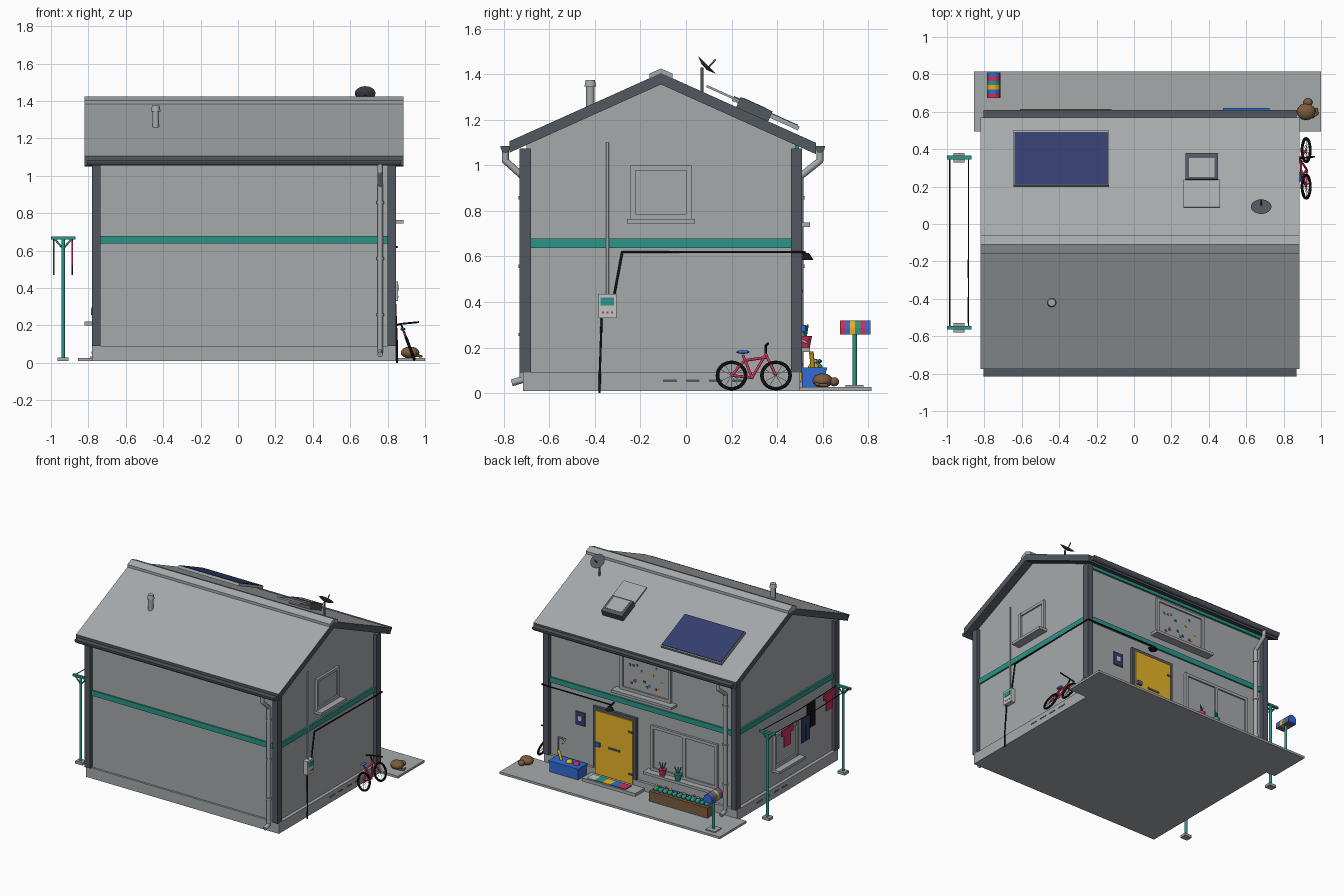
import bpy, bmesh, math, random
from mathutils import Vector, Matrix

if "Cube" in bpy.data.objects:
    bpy.data.objects.remove(bpy.data.objects["Cube"])
random.seed(4)


def material(name, *rgb):
    m = bpy.data.materials.new(name)
    m.use_nodes = True
    m.diffuse_color = (*rgb, 1)
    m.node_tree.nodes["Principled BSDF"].inputs["Base Color"].default_value = (*rgb, 1)
    return m


grey = material("plaster grey", .38, .4, .41)
dark = material("slate grey", .085, .095, .115)
teal = material("teal", .025, .3, .25)
yellow = material("yellow", .8, .45, .02)
red = material("crimson", .6, .03, .1)
blue = material("blue", .03, .15, .65)
navy = material("navy", .035, .05, .16)
black = material("black", .008, .008, .01)
brown = material("brown", .2, .11, .05)
pale = material("pale grey", .55, .56, .56)
brights = [red, blue, yellow, teal]


def finish(name, bm, *mats):
    bmesh.ops.recalc_face_normals(bm, faces=bm.faces)
    me = bpy.data.meshes.new(name)
    bm.to_mesh(me)
    bm.free()
    ob = bpy.data.objects.new(name, me)
    bpy.context.collection.objects.link(ob)
    for m in mats:
        me.materials.append(m)
    return ob


def box(name, x, y, z, mat, turn=None):
    """Box from (low, high) pairs, optionally turned about its centre."""
    size = [b - a for a, b in (x, y, z)]
    mid = Vector([(a + b) / 2 for a, b in (x, y, z)])
    bm = bmesh.new()
    m = Matrix.Translation(mid) @ (turn or Matrix()) @ Matrix.Diagonal((*size, 1))
    bmesh.ops.create_cube(bm, size=1, matrix=m)
    return finish(name, bm, mat)


def prism(name, profile, x, *mats):
    """Extrude a (y, z) profile along x."""
    bm = bmesh.new()
    face = bm.faces.new([bm.verts.new((x[0], py, pz)) for py, pz in profile])
    new = bmesh.ops.extrude_face_region(bm, geom=[face])["geom"]
    bmesh.ops.translate(bm, vec=(x[1] - x[0], 0, 0),
                        verts=[v for v in new if isinstance(v, bmesh.types.BMVert)])
    return finish(name, bm, *mats)


def smooth(ob):
    for p in ob.data.polygons:
        p.use_smooth = True
    ob.data.set_sharp_from_angle(angle=.7)
    return ob


def cone(name, at, r1, r2, height, mat, turn=None, sides=16):
    bm = bmesh.new()
    m = Matrix.Translation(at) @ (turn or Matrix()) @ Matrix.Translation((0, 0, height / 2))
    bmesh.ops.create_cone(bm, cap_ends=True, segments=sides, radius1=r1, radius2=r2,
                          depth=height, matrix=m)
    return smooth(finish(name, bm, mat))


def ball(name, at, size, mat):
    bm = bmesh.new()
    m = Matrix.Translation(at) @ Matrix.Diagonal((*size, 1))
    bmesh.ops.create_uvsphere(bm, u_segments=12, v_segments=8, radius=1, matrix=m)
    return smooth(finish(name, bm, mat))


def tube(name, points, r, mat):
    """Round pipe along a path of points, with a ball at each bend."""
    bm = bmesh.new()
    for a, b in zip(points, points[1:]):
        a, b = Vector(a), Vector(b)
        m = Matrix.Translation((a + b) / 2) @ (b - a).to_track_quat("Z", "Y").to_matrix().to_4x4()
        bmesh.ops.create_cone(bm, cap_ends=True, segments=10, radius1=r, radius2=r,
                              depth=(b - a).length, matrix=m)
    for p in points[1:-1]:
        bmesh.ops.create_uvsphere(bm, u_segments=8, v_segments=6, radius=r,
                                  matrix=Matrix.Translation(p))
    return smooth(finish(name, bm, mat))


# House shell
WX, WY = (-.755, .82), (-.7, .48)      # wall planes
PX, PY = (-.78, .845), (-.73, .51)     # corner post planes
RIDGE, TOP, SLOPE = -.11, 1.405, .45
EAVES = (-.775, .57)


def roof_z(y):
    return TOP - SLOPE * abs(y - RIDGE)


def gable(ys, low):
    return [(ys[0], roof_z(ys[0]) - low), (RIDGE, TOP - low), (ys[1], roof_z(ys[1]) - low)]


prism("walls", [(WY[0], .05)] + gable(WY, .03) + [(WY[1], .05)], WX, grey)
box("plinth", PX, (-.715, .5), (.01, .09), grey)
box("patio_slab", (-.855, 1), (.495, .815), (.01, .027), grey)
roof = prism("roof", gable(EAVES, 0) + gable(EAVES, .05)[::-1], (-.82, .885), grey, dark)
for p in roof.data.polygons:
    p.material_index = 0 if p.normal.z > .5 else 1
prism("ridge_cap", [(RIDGE + s * .05, TOP - .022 + t) for s, t in
                    ((-1, 0), (-1, .02), (0, .042), (1, .02), (1, 0))], (-.82, .885), grey)
for i, x in enumerate(PX):
    for j, y in enumerate(PY):
        xs, ys = sorted((x, x + (.045, -.045)[i])), sorted((y, y + (.05, -.05)[j]))
        box("corner_post", xs, ys, (.09, 1.075), dark)

# Teal band round the house and strip below the back eaves
box("band_front_back", (-.735, .8), (WY[0] - .012, WY[1] + .012), (.638, .678), teal)
box("band_sides", (WX[0] - .012, WX[1] + .012), (-.68, .46), (.638, .678), teal)
box("eaves_strip", (-.735, .8), (WY[1], WY[1] + .015), (1.06, 1.09), teal)

# Gutters and downpipes
for side, eave, wall, x in ((-1, EAVES[0], -.715, .76), (1, EAVES[1], .5, -.68)):
    y = eave + side * .018
    arc = [(y + .022 * math.cos(a), 1.085 - .03 * math.sin(a))
           for a in [k * math.pi / 8 for k in range(9)]]
    prism("gutter", arc, (-.805, .87), dark)
    tube("downpipe", [(x, y, 1.07), (x, y, 1.02), (x, wall, .95), (x, wall, .06),
                      (x, wall + side * .05, .045)], .015, grey)
    for z in (.25, .55, .85):
        cone("pipe_clip", (x, wall, z), .02, .02, .015, grey)


def on_wall(name, side, u, z, d, mat):
    """Box on a wall: u runs along it, d is the reach outward."""
    if side == "back":
        return box(name, u, [WY[1] + k for k in d], z, mat)
    xs = [WX[1] + k for k in d] if side == "right" else [WX[0] - k for k in d[::-1]]
    return box(name, xs, u, z, mat)


def window(side, u, z, panes=1, sill=.015):
    t = .022
    on_wall("window_glass", side, u, z, (0, .006), grey)
    for k in (u[0], u[1] - t):
        on_wall("window_jamb", side, (k, k + t), z, (0, .018), grey)
    for k in (z[0], z[1] - t):
        on_wall("window_rail", side, u, (k, k + t), (0, .017), grey)
    for k in range(1, panes):
        m = u[0] + (u[1] - u[0]) * k / panes
        on_wall("window_mullion", side, (m - t / 2, m + t / 2), z, (0, .016), grey)
    on_wall("window_sill", side, (u[0] - sill, u[1] + sill), (z[0] - .02, z[0]), (0, .065), grey)


window("right", (-.243, .024), (.765, 1))
window("left", (-.25, .03), (.22, .48))
window("back", (-.61, -.05), (.2, .54), 2, .03)
window("back", (-.22, .21), (.75, 1.04), 1, .04)
for k in range(16):
    u, z = random.uniform(-.17, .15), random.uniform(.79, .98)
    on_wall("window_sticker", "back", (u, u + .016), (z, z + .016), (.005, .009), brights[k % 4])

# Door with frame, handle, hinges and step
on_wall("door_frame", "back", (.07, .435), (.05, .56), (0, .02), dark)
on_wall("door_leaf", "back", (.095, .41), (.055, .535), (.01, .028), yellow)
on_wall("door_handle", "back", (.365, .4), (.27, .3), (.028, .045), blue)
on_wall("letter_slot", "back", (.2, .3), (.27, .285), (.028, .032), dark)
for z in (.12, .44):
    on_wall("door_hinge", "back", (.095, .13), (z, z + .015), (.028, .032), dark)
box("door_step", (0, .45), (.49, .61), (.027, .05), grey)
for k in range(5):
    x = .09 + k * .065
    box("mat_stripe", (x, x + .065), (.525, .6), (.05, .056), (brights + [pale])[k])
on_wall("wall_sign", "back", (.51, .59), (.375, .475), (0, .008), navy)
on_wall("sign_mark", "back", (.535, .565), (.41, .445), (.008, .01), pale)
tube("tap_pipe", [(.73, .495, .09), (.73, .495, .24), (.67, .495, .24), (.67, .53, .22)], .006, grey)
cone("door_lamp", (.27, .53, .585), .03, .01, .03, black)
tube("lamp_arm", [(.27, .48, .62), (.27, .53, .61)], .006, black)

# Meter, conduit and cable
X = WX[1] + .02
on_wall("meter_box", "right", (-.385, -.305), (.33, .435), (0, .035), pale)
on_wall("meter_screen", "right", (-.375, -.315), (.385, .42), (.035, .038), teal)
for u in (-.365, -.345, -.325):
    on_wall("meter_light", "right", (u - .004, u + .004), (.35, .358), (.035, .038), red)
tube("conduit", [(X - .008, -.345, .43), (X - .008, -.345, 1.1)], .007, grey)
tube("ground_cable", [(X, -.37, .34), (X + .01, -.378, .1), (X + .01, -.38, 0)], .005, black)
tube("house_cable", [(X, -.315, .43), (X, -.28, .62), (X + .01, .52, .62), (.27, .52, .62)],
     .005, black)
for sign, x in ((-1, WX[0] - .026), (1, WX[1] + .026)):
    for k in range(4):
        box("plinth_vent", sorted((x, x + sign * .002)), (-.1 + k * .1, -.04 + k * .1),
            (.05, .06), dark)

# Roof fittings
tilt = Matrix.Rotation(-math.atan(SLOPE), 4, "X")


def on_roof(name, x, y, lift, thick, mat):
    mid, half = sum(y) / 2, (y[1] - y[0]) / 2 * math.hypot(1, SLOPE)
    z = roof_z(mid) + lift
    return box(name, x, (mid - half, mid + half), (z, z + thick), mat, tilt)


on_roof("solar_rim", (-.645, -.135), (.205, .495), .02, .018, grey)
on_roof("solar_panel", (-.64, -.14), (.21, .49), .034, .009, navy)
on_roof("skylight_frame", (.275, .45), (.23, .37), 0, .05, dark)
on_roof("skylight_glass", (.295, .43), (.25, .35), .046, .008, grey)
on_roof("skylight_flap", (.265, .46), (.09, .235), .028, .01, grey)
cone("vent_pipe", (-.44, -.42, 1.23), .018, .018, .13, grey)
cone("vent_cap", (-.44, -.42, 1.345), .026, .02, .03, grey)
tube("dish_mast", [(.68, .07, 1.3), (.68, .07, 1.43)], .007, dark)
face = Matrix.Rotation(-math.pi / 4, 4, "X")
cone("dish", (.68, .082, 1.43), .02, .055, .015, dark, face, 24)
tube("dish_arm", [(.68, .09, 1.42), (.68, .13, 1.465)], .004, dark)

# Clothes line
LX, ARMS = -.935, (-.555, .355)
for y in ARMS:
    box("line_base", (LX - .03, LX + .03), (y - .025, y + .025), (.01, .03), grey)
    tube("line_post", [(LX, y, .02), (LX, y, .67)], .01, teal)
    box("line_arm", (LX - .065, LX + .065), (y - .01, y + .01), (.66, .675), teal)
    for s in (-1, 1):
        tube("line_brace", [(LX, y, .61), (LX + s * .045, y, .662)], .005, teal)
for x in (LX - .05, LX + .05):
    tube("line_rope", [(x, ARMS[0], .67), (x, sum(ARMS) / 2, .655), (x, ARMS[1], .67)], .003, black)


def cloth(name, x, y, w, z, mat):
    return box(name, (x - .004, x + .004), (y - w / 2, y + w / 2), z, mat)


for x, y in ((LX - .05, .19), (LX + .05, -.46)):
    cloth("shirt_body", x, y, .08, (.52, .655), red)
    cloth("shirt_sleeves", x, y, .14, (.61, .655), red)
for x, y, mat in ((LX - .05, -.03, navy), (LX + .05, -.24, black)):
    cloth("trouser_waist", x, y, .1, (.6, .655), mat)
    for s in (-.028, .028):
        cloth("trouser_leg", x, y + s, .042, (.47, .61), mat)

# Letterbox on a post
box("letterbox_base", (-.79, -.71), (.7, .78), (.027, .035), grey)
tube("letterbox_post", [(-.75, .74, .03), (-.75, .74, .27)], .01, teal)
hoop = [(-.785, .257), (-.715, .257)] + [(-.75 + .035 * math.cos(a), .285 + .035 * math.sin(a))
                                         for a in [k * math.pi / 8 for k in range(9)]]
for k in range(6):
    bm = bmesh.new()
    y = .675 + k * .0225
    f = bm.faces.new([bm.verts.new((px, y, pz)) for px, pz in hoop])
    new = bmesh.ops.extrude_face_region(bm, geom=[f])["geom"]
    bmesh.ops.translate(bm, vec=(0, .0225, 0), verts=[v for v in new if isinstance(v, bmesh.types.BMVert)])
    finish("letterbox_band", bm, brights[k % 4])

# Planter, pots, toy box and dog
box("planter", (-.61, -.12), (.53, .615), (.027, .105), brown)
for k in range(12):
    x = -.58 + k * .039
    ball("planter_leaf", (x, .57, .115), (.018, .03, .02), teal)
    ball("planter_flower", (x, .57 + random.uniform(-.02, .02), .14), [.009] * 3, brights[k % 3])
for x, mat in ((-.17, red), (-.3, teal)):
    cone("sill_pot", (x, .525, .2), .018, .028, .05, mat)
    for s in (-1, 0, 1):
        tube("pot_stem", [(x, .525, .24), (x + s * .02, .525 + s * .01, .3)], .004, teal)
box("toy_box", (.48, .72), (.51, .615), (.027, .1), blue)
box("toy_box_trim", (.475, .725), (.505, .62), (.1, .112), blue)
tube("toy_bat", [(.65, .56, .09), (.69, .55, .18)], .01, yellow)
for x, mat in ((.53, red), (.59, yellow)):
    ball("toy_ball", (x, .56, .11), [.025] * 3, mat)
ball("dog_body", (.92, .6, .055), (.05, .045, .032), brown)
ball("dog_head", (.93, .65, .05), (.025, .022, .02), brown)
tube("dog_tail", [(.95, .57, .04), (.98, .59, .035), (.975, .62, .035)], .007, brown)

# Bicycle leaning on the wall
LEAN = .36


def bike(y, up, out=0):
    return (.945 - math.sin(LEAN) * up + out, y, .012 + math.cos(LEAN) * up)


for y in (.2, .395):
    hub = bike(y, .07)
    bpy.ops.mesh.primitive_torus_add(location=hub, rotation=(0, math.pi / 2 - LEAN, 0), major_radius=.062,
                                     minor_radius=.008, major_segments=28, minor_segments=8)
    wheel = smooth(bpy.context.object)
    wheel.name = "bike_wheel"
    wheel.data.materials.append(black)
    for k in range(6):
        a = k * math.pi / 6
        dy, dz = .06 * math.cos(a), .06 * math.sin(a)
        tube("bike_spoke", [bike(y - dy, .07 - dz), bike(y + dy, .07 + dz)], .001, grey)
rear, front, crank, saddle, head = bike(.2, .07), bike(.395, .07), bike(.29, .06), bike(.25, .165), bike(.35, .17)
for path in ([rear, crank, head], [rear, bike(.256, .14), bike(.352, .155)], [crank, saddle], [head, front]):
    tube("bike_frame", path, .006, red)
ball("bike_saddle", bike(.25, .18), (.014, .03, .008), blue)
tube("bike_handlebar", [bike(.35, .2, -.04), bike(.35, .21), bike(.36, .22, .1)], .005, black)
tube("bike_stem", [head, bike(.35, .21)], .005, black)
